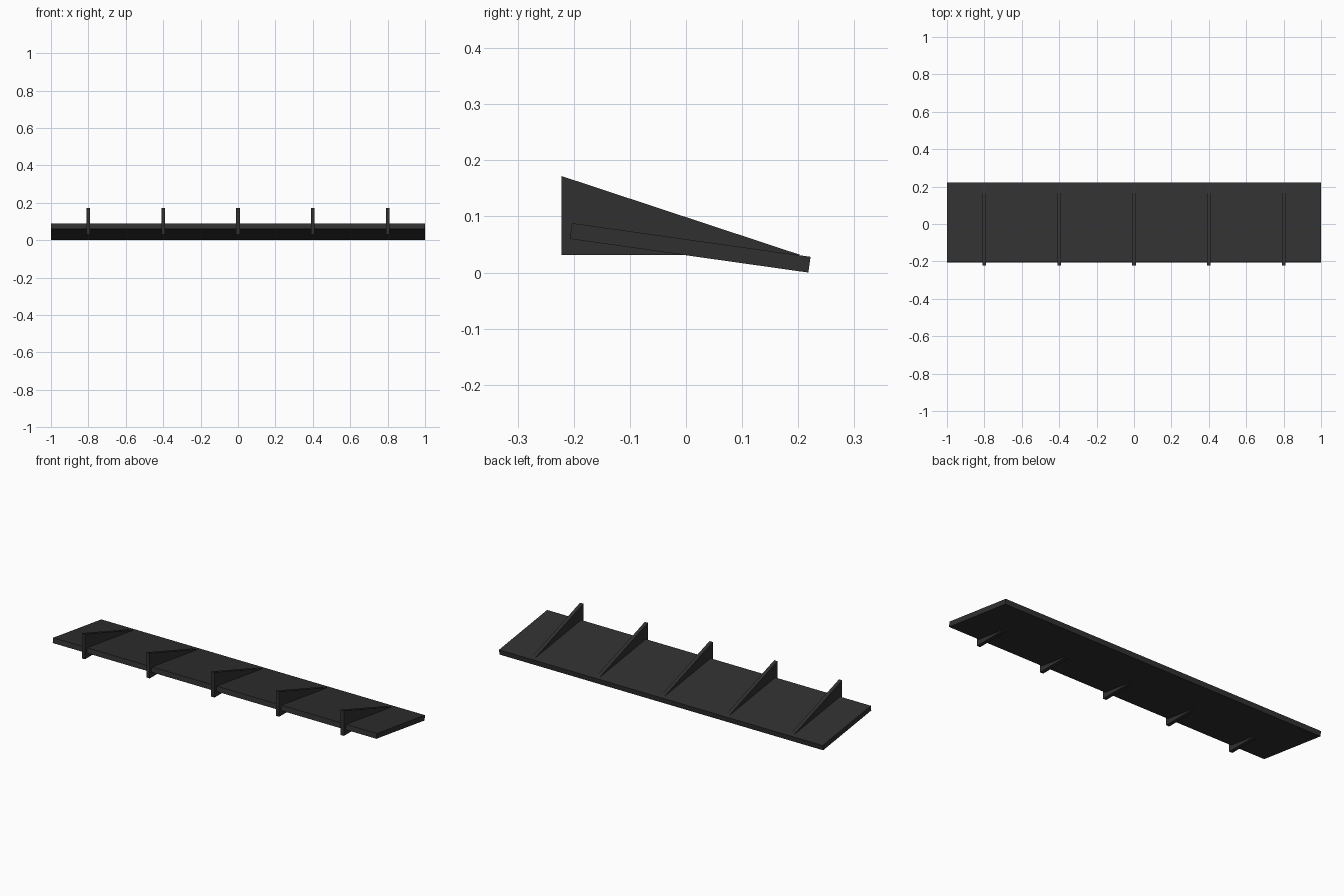
import bpy
import bmesh

if "Cube" in bpy.data.objects:
    bpy.data.objects.remove(bpy.data.objects["Cube"])

dark = bpy.data.materials.new("dark_grey")
dark.diffuse_color = (0.03, 0.03, 0.03, 1)
dark.use_nodes = True
dark.node_tree.nodes["Principled BSDF"].inputs["Base Color"].default_value = dark.diffuse_color


def extrude_profile(name, profile, x, width):
    """Extrude a (y, z) outline along x, centred on the given x."""
    bm = bmesh.new()
    face = bm.faces.new([bm.verts.new((x - width / 2, y, z)) for y, z in profile])
    ext = bmesh.ops.extrude_face_region(bm, geom=[face])
    verts = [g for g in ext["geom"] if isinstance(g, bmesh.types.BMVert)]
    bmesh.ops.translate(bm, verts=verts, vec=(width, 0, 0))
    bmesh.ops.recalc_face_normals(bm, faces=bm.faces[:])
    mesh = bpy.data.meshes.new(name)
    bm.to_mesh(mesh)
    bm.free()
    mesh.materials.append(dark)
    obj = bpy.data.objects.new(name, mesh)
    bpy.context.collection.objects.link(obj)
    return obj


# Tilted flat board
extrude_profile("board", [(-0.207, 0.06), (0.218, 0.0), (0.222, 0.028), (-0.203, 0.088)], 0, 2.0)

# Triangular ribs passing through the board
for i in range(5):
    extrude_profile(f"rib_{i + 1}", [(-0.222, 0.031), (0.205, 0.031), (-0.222, 0.172)],
                    -0.8 + 0.4 * i, 0.02)
